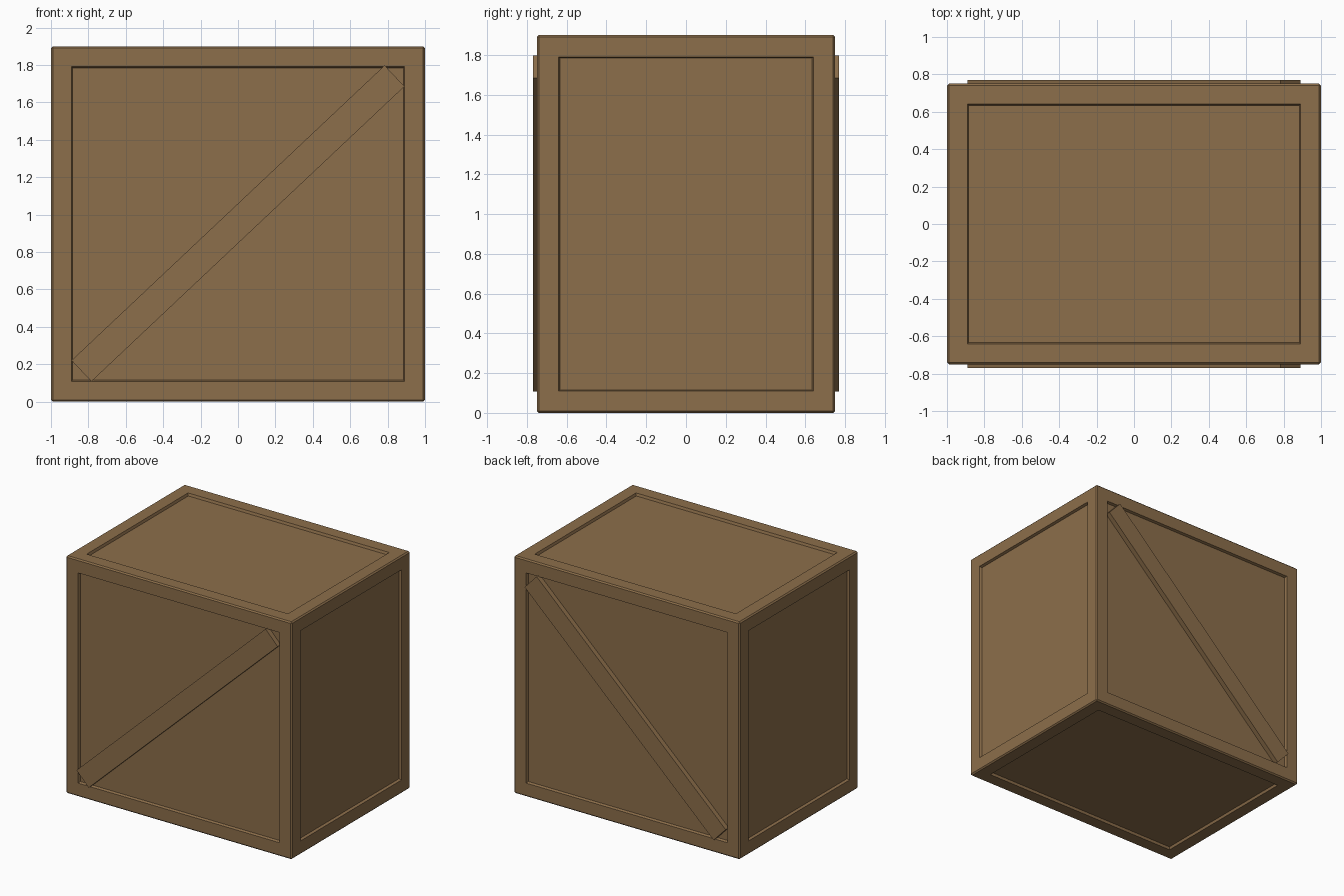
import bpy, bmesh, math
from mathutils import Matrix

if "Cube" in bpy.data.objects:
    bpy.data.objects.remove(bpy.data.objects["Cube"])

wood = bpy.data.materials.new("brown wood")
wood.diffuse_color = (0.262, 0.156, 0.069, 1)
wood.use_nodes = True
wood.node_tree.nodes["Principled BSDF"].inputs["Base Color"].default_value = wood.diffuse_color


def box(size, centre, angle=0.0):
    bm = bmesh.new()
    m = (Matrix.Translation(centre) @ Matrix.Rotation(angle, 4, 'Y')
         @ Matrix.Diagonal((*size, 1)))
    bmesh.ops.create_cube(bm, size=1, matrix=m)
    return bm


def finish(bm, name):
    mesh = bpy.data.meshes.new(name)
    bm.to_mesh(mesh)
    bm.free()
    mesh.materials.append(wood)
    obj = bpy.data.objects.new(name, mesh)
    bpy.context.collection.objects.link(obj)
    return obj


# Crate body: bevelled box with a recessed panel in each side
BEVEL = 0.01
bm = box((2, 1.5, 1.9), (0, 0, 0.95))
bmesh.ops.bevel(bm, geom=bm.edges[:], offset=BEVEL, segments=1, affect='EDGES')
sides = [f for f in bm.faces if f.calc_area() > 1]
bmesh.ops.inset_individual(bm, faces=sides, thickness=0.15 - BEVEL)
bmesh.ops.inset_individual(bm, faces=sides, thickness=0.01, depth=-0.02)
finish(bm, "crate_body")

# Diagonal braces on front and back
for name, y in (("front_brace", -0.745), ("back_brace", 0.745)):
    finish(box((2.3, 0.05, 0.155), (0, y, 0.953), -math.radians(43.3)), name)
